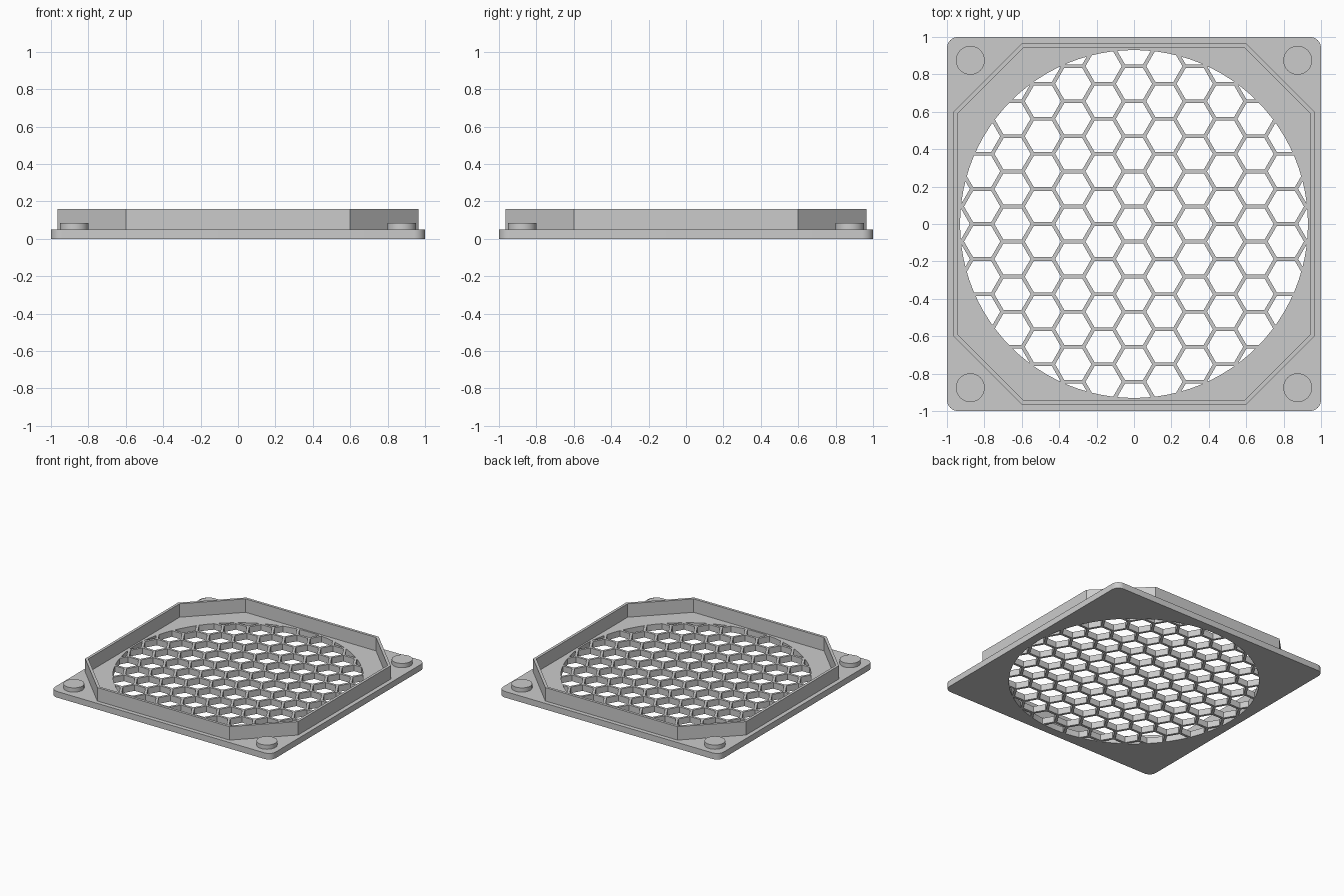
import bpy, bmesh
from math import cos, sin, pi, sqrt

if "Cube" in bpy.data.objects:
    bpy.data.objects.remove(bpy.data.objects["Cube"])

PLATE_TOP, WALL_TOP, PEG_TOP = 0.05, 0.16, 0.085
OPENING, PITCH, BAR = 0.93, 0.1875, 0.02

grey = bpy.data.materials.new("plain grey")
grey.use_nodes = True
grey.diffuse_color = (0.6, 0.6, 0.6, 1)
grey.node_tree.nodes["Principled BSDF"].inputs["Base Color"].default_value = (0.6, 0.6, 0.6, 1)


def ring(r, n, cx=0, cy=0):
    return [(cx + r * cos(2 * pi * i / n), cy + r * sin(2 * pi * i / n)) for i in range(n)]


def prisms(name, outlines, z0, z1):
    """Extrude flat outlines into closed prisms in one object."""
    bm = bmesh.new()
    for pts in outlines:
        low = [bm.verts.new((x, y, z0)) for x, y in pts]
        high = [bm.verts.new((x, y, z1)) for x, y in pts]
        bm.faces.new(low[::-1])
        bm.faces.new(high)
        for i in range(len(pts)):
            j = (i + 1) % len(pts)
            bm.faces.new((low[i], low[j], high[j], high[i]))
    mesh = bpy.data.meshes.new(name)
    bm.to_mesh(mesh)
    bm.free()
    mesh.materials.append(grey)
    obj = bpy.data.objects.new(name, mesh)
    bpy.context.collection.objects.link(obj)
    return obj


def boolean(obj, cutter, operation):
    """Apply a boolean and remove the cutter."""
    cutter.hide_render = True
    mod = obj.modifiers.new("cut", 'BOOLEAN')
    mod.object, mod.operation, mod.solver = cutter, operation, 'EXACT'
    bpy.context.view_layer.objects.active = obj
    bpy.ops.object.modifier_apply(modifier=mod.name)
    bpy.data.objects.remove(cutter)


def smooth(obj):
    bpy.ops.object.select_all(action='DESELECT')
    obj.select_set(True)
    bpy.context.view_layer.objects.active = obj
    bpy.ops.object.shade_smooth_by_angle(angle=pi / 6)


def octagon(half, corner):
    pts = [(half, -corner), (half, corner), (corner, half), (-corner, half)]
    return pts + [(-x, -y) for x, y in pts]


# Base plate with rounded corners
radius, steps = 0.06, 8
outline = []
for k, (sx, sy) in enumerate([(1, 1), (-1, 1), (-1, -1), (1, -1)]):
    for i in range(steps + 1):
        a = (k + i / steps) * pi / 2
        outline.append((sx * (1 - radius) + radius * cos(a), sy * (1 - radius) + radius * sin(a)))
plate = prisms("base_plate", [outline], 0, PLATE_TOP)

# Honeycomb holes, trimmed to the round opening
cell = (PITCH - BAR) / sqrt(3)
cells = []
for col in range(-6, 7):
    for row in range(-6, 7):
        x, y = col * PITCH * sqrt(3) / 2, (row + (col % 2) / 2) * PITCH
        if x * x + y * y < (OPENING + cell) ** 2:
            cells.append(ring(cell, 6, x, y))
holes = prisms("hole_cutter", cells, -0.2, 0.3)
boolean(holes, prisms("opening_cutter", [ring(OPENING, 96)], -0.1, 0.2), 'INTERSECT')
boolean(plate, holes, 'DIFFERENCE')
smooth(plate)

# Thin eight-sided wall standing on the plate
wall = prisms("raised_wall", [octagon(0.965, 0.6)], PLATE_TOP, WALL_TOP)
boolean(wall, prisms("wall_cutter", [octagon(0.943, 0.591)], -0.1, 0.3), 'DIFFERENCE')

# Round corner pegs
for sx, side in ((1, "left"), (-1, "right")):
    for sy, end in ((-1, "front"), (1, "back")):
        peg = prisms(f"peg_{end}_{side}", [ring(0.077, 40, sx * 0.875, sy * 0.875)], PLATE_TOP, PEG_TOP)
        smooth(peg)
